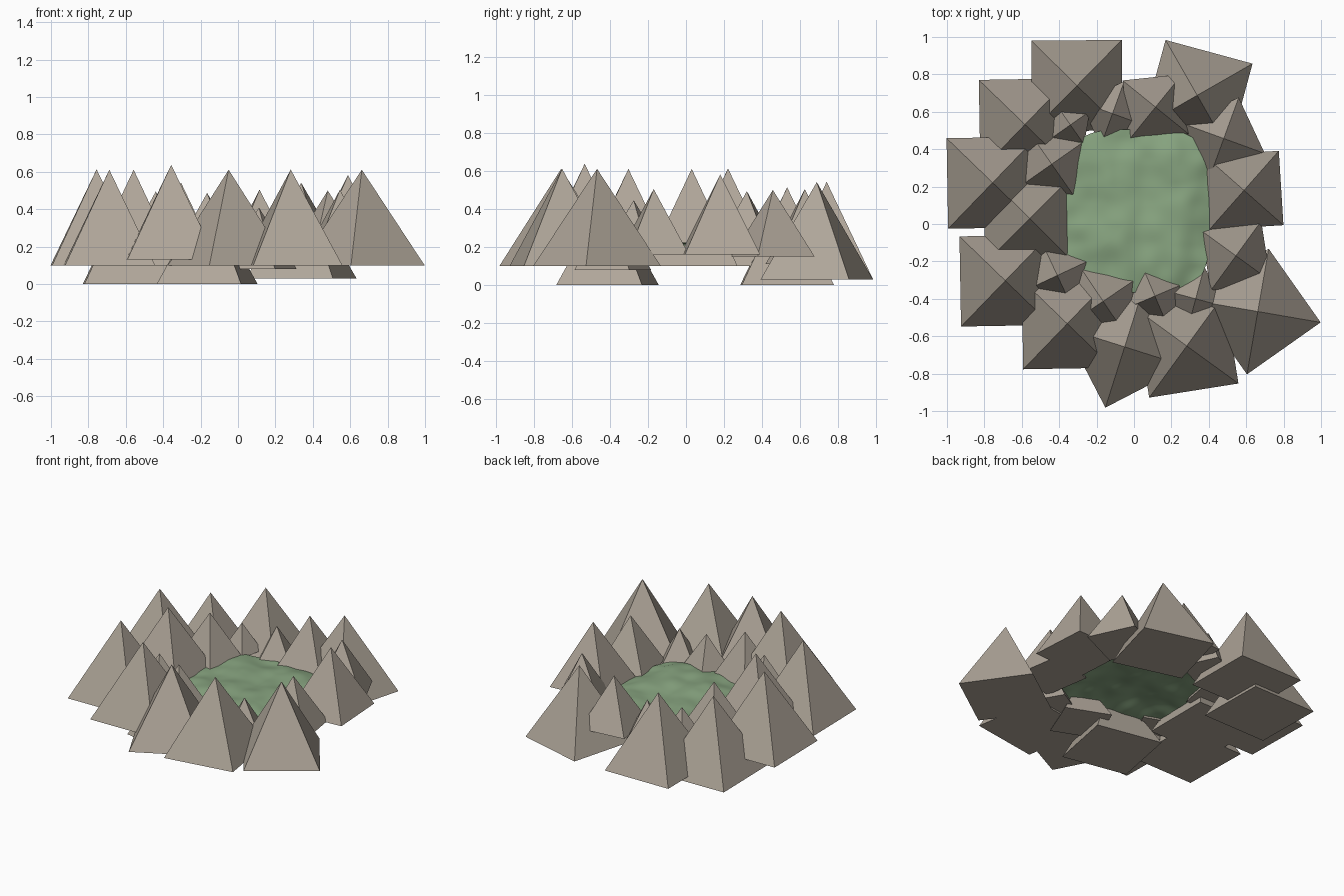
import bpy, bmesh, math
from mathutils import Vector, noise

if "Cube" in bpy.data.objects:
    bpy.data.objects.remove(bpy.data.objects["Cube"])


def material(name, rgb):
    m = bpy.data.materials.new(name)
    m.diffuse_color = (*rgb, 1)
    m.use_nodes = True
    m.node_tree.nodes["Principled BSDF"].inputs["Base Color"].default_value = m.diffuse_color
    return m


rock = material("rock", (0.43, 0.38, 0.32))
grass = material("grass", (0.25, 0.38, 0.22))


def add_object(name, bm, mat):
    mesh = bpy.data.meshes.new(name)
    bm.normal_update()
    bm.to_mesh(mesh)
    bm.free()
    mesh.materials.append(mat)
    obj = bpy.data.objects.new(name, mesh)
    bpy.context.collection.objects.link(obj)
    return obj


def peak(name, x, y, base, size, turn):
    """Four-sided pyramid; height follows the base width."""
    h = size * 1.06
    bm = bmesh.new()
    bmesh.ops.create_cone(bm, cap_ends=True, segments=4, depth=h,
                          radius1=size / math.sqrt(2), radius2=0)
    bmesh.ops.remove_doubles(bm, verts=bm.verts, dist=1e-5)
    # find the current corner angle so that turn=0 is axis aligned
    corner = min(bm.verts, key=lambda v: v.co.z).co
    offset = math.pi / 4 - math.atan2(corner.y, corner.x)
    obj = add_object(name, bm, rock)
    obj.location = (x, y, base + h / 2)
    obj.rotation_euler.z = offset + math.radians(turn)


# outer ring of tall peaks: x, y, base height, width, turn
outer = [
    (-0.305, 0.740, 0.03, 0.484, 0.5), (0.338, 0.688, 0.03, 0.482, -15.2),
    (-0.583, 0.532, 0.00, 0.485, 1), (-0.756, 0.221, 0.10, 0.484, 1),
    (-0.688, -0.303, 0.10, 0.482, 1), (-0.357, -0.533, 0.13, 0.479, 1),
    (-0.050, -0.657, 0.10, 0.482, 27.4), (0.282, -0.652, 0.10, 0.483, 9),
    (0.662, -0.468, 0.10, 0.482, 35.2), (0.588, 0.180, 0.16, 0.398, 3.6),
    (-0.558, 0.030, 0.10, 0.482, 0),
]
# inner ring of smaller peaks
inner = [
    (0.480, 0.457, 0.15, 0.330, 25), (0.115, 0.625, 0.165, 0.32, 6),
    (0.545, -0.170, 0.16, 0.325, 9), (0.330, -0.400, 0.12, 0.25, 30),
    (0.112, -0.385, 0.08, 0.31, -22), (-0.165, -0.413, 0.00, 0.46, -11),
    (-0.410, -0.275, 0.17, 0.26, -20), (-0.340, 0.530, 0.18, 0.18, -10),
    (-0.115, 0.590, 0.11, 0.26, 25), (-0.440, 0.320, 0.16, 0.315, -10),
]
for i, p in enumerate(outer):
    peak(f"outer_peak_{i + 1}", *p)
for i, p in enumerate(inner):
    peak(f"inner_peak_{i + 1}", *p)

# bumpy valley floor: rounded-square sheet, gently domed
bm = bmesh.new()
bmesh.ops.create_grid(bm, x_segments=48, y_segments=48, size=1)
for v in bm.verts:
    u, w = v.co.x, v.co.y
    r = max(abs(u), abs(w))
    if r > 0:
        k = r / (u ** 4 + w ** 4) ** 0.25
        u, w = u * k, w * k
    x, y = 0.02 + 0.385 * u, 0.07 + 0.435 * w
    bump = 0.025 * noise.noise(Vector((x * 4.5, y * 4.5, 1.3)))
    bump += 0.012 * noise.noise(Vector((x * 9, y * 9, 7.7)))
    v.co = (x, y, 0.215 - 0.03 * r ** 3 + bump)
for f in bm.faces:
    f.smooth = True
add_object("valley_floor", bm, grass)
